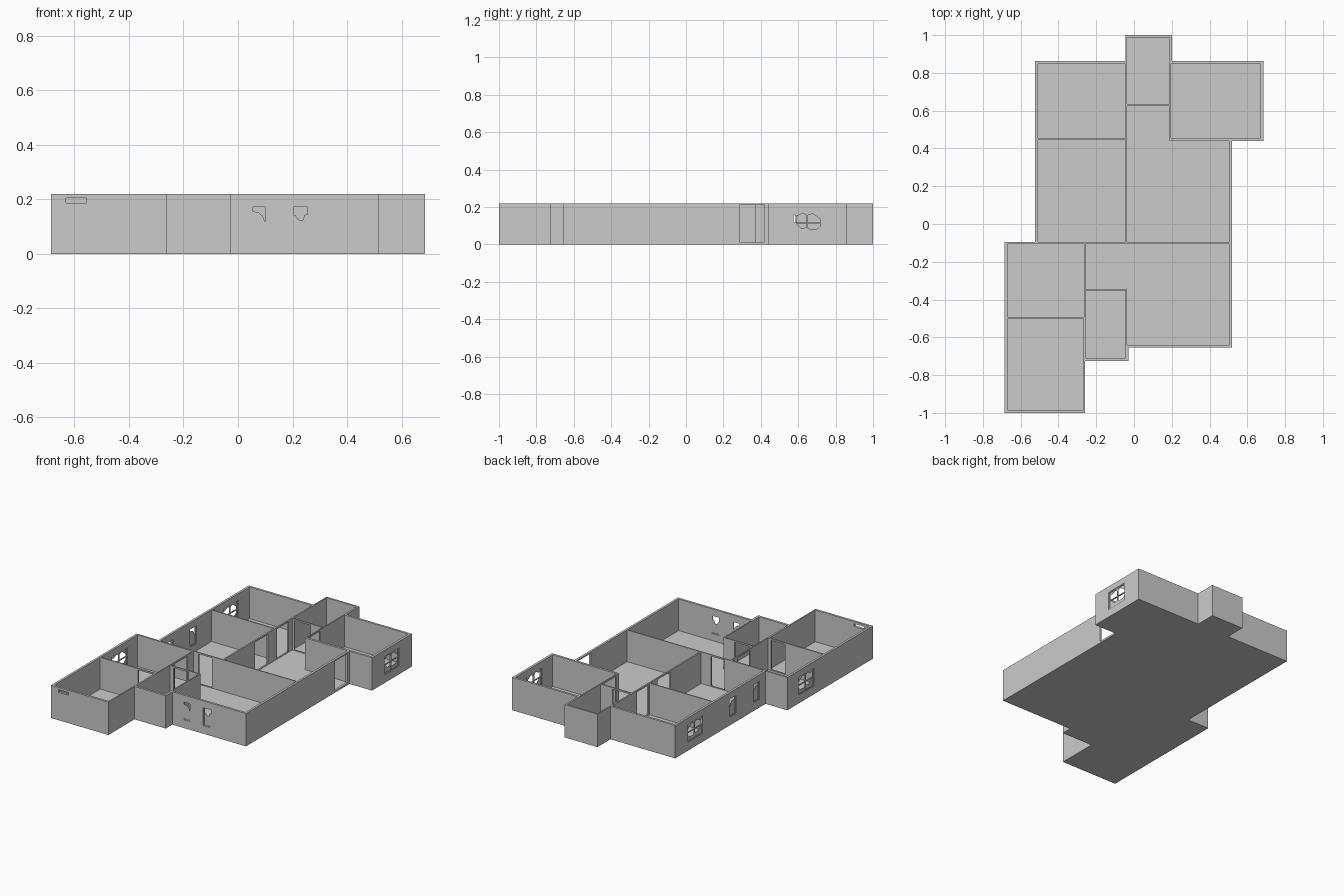
import bpy, bmesh

if "Cube" in bpy.data.objects:
    bpy.data.objects.remove(bpy.data.objects["Cube"])

H, FLOOR = 0.22, 0.008


def make(name, solids):
    """One object from prisms; each solid is (bottom loop, top loop)."""
    bm = bmesh.new()
    for low, high in solids:
        a = [bm.verts.new(p) for p in low]
        b = [bm.verts.new(p) for p in high]
        bm.faces.new(a)
        bm.faces.new(b)
        for i in range(len(a)):
            j = (i + 1) % len(a)
            bm.faces.new((a[i], a[j], b[j], b[i]))
    bmesh.ops.recalc_face_normals(bm, faces=bm.faces)
    me = bpy.data.meshes.new(name)
    bm.to_mesh(me)
    bm.free()
    ob = bpy.data.objects.new(name, me)
    bpy.context.collection.objects.link(ob)
    return ob


def prism(pts, z0, z1):
    return [(x, y, z0) for x, y in pts], [(x, y, z1) for x, y in pts]


def rect(a0, b0, a1, b1):
    return [(a0, b0), (a1, b0), (a1, b1), (a0, b1)]


def panel(axis, at, t, pts):
    """Upright plate in a wall running along axis, pts given as (along, z)."""
    def side(c):
        return [(u, c, z) if axis == 'x' else (c, u, z) for u, z in pts]
    return side(at - t / 2), side(at + t / 2)


def cut(target, solids):
    cutter = make("cutter", solids)
    cutter.hide_render = True
    m = target.modifiers.new("cut", 'BOOLEAN')
    m.operation, m.solver, m.object = 'DIFFERENCE', 'EXACT', cutter
    bpy.context.view_layer.objects.active = target
    bpy.ops.object.modifier_apply(modifier=m.name)
    bpy.data.objects.remove(cutter)


# House block with floor, hollowed room by room
outline = [(-.685, -1), (-.26, -1), (-.26, -.725), (-.028, -.725), (-.028, -.655),
           (.518, -.655), (.518, .44), (.685, .44), (.685, .862), (.2, .862),
           (.2, 1), (-.044, 1), (-.044, .862), (-.523, .862), (-.523, -.095), (-.685, -.095)]
house = make("house_walls_and_floor", [prism(outline, 0, H)])
rooms = [rect(-.508, .452, -.046, .847),
         rect(-.036, .634, .188, .988),
         rect(.196, .455, .669, .847),
         rect(-.508, -.095, -.046, .444),
         rect(-.670, -.492, -.264, -.107),
         rect(-.670, -.985, -.268, -.502),
         rect(-.256, -.710, -.044, -.352),
         [(-.036, -.095), (.503, -.095), (.503, .44), (.188, .44), (.188, .626), (-.036, .626)],
         [(-.256, -.344), (-.036, -.344), (-.036, -.64), (.503, -.64), (.503, -.103), (-.256, -.103)]]
cut(house, [prism(r, FLOOR, H + .1) for r in rooms])

# Doorways: wall direction, wall position, start, end
doors = [('y', .51, .285, .42), ('y', -.041, .23, .37), ('y', -.041, .465, .585),
         ('y', .192, .47, .59), ('x', .63, -.02, .10), ('x', -.099, -.22, -.12),
         ('y', -.26, -.30, -.17), ('x', -.348, -.23, -.12), ('x', -.497, -.39, -.285)]
# Windows: name, wall direction, wall position, start, end, glass style
windows = [("east_window", 'y', .677, .57, .725, 'big'),
           ("west_window", 'y', -.5155, .57, .725, 'big'),
           ("southwest_window", 'y', -.6775, -.375, -.215, 'big'),
           ("narrow_window_a", 'y', -.5155, .22, .285, 'step'),
           ("narrow_window_b", 'y', -.5155, -.03, .035, 'step'),
           ("front_window_a", 'x', -.6475, .05, .105, 'step'),
           ("front_window_b", 'x', -.6475, .2, .26, 'notch')]
Z0, Z1 = .055, .177
holes = [panel(d, at, .024, rect(a, .012, b, .21)) for d, at, a, b in doors]
holes += [panel(d, at, .04, rect(a, Z0, b, Z1)) for _, d, at, a, b, _ in windows]
# High vent slot
holes.append(panel('x', -.9925, .04, rect(-.63, .187, -.556, .205)))
cut(house, holes)

# Broken glass outlines on a unit pane
glass = {
    'step': [[(0, 0), (1, 0), (1, .46), (.85, .55), (.75, .68), (.45, .8), (0, .83)]],
    'notch': [[(0, 0), (1, 0), (1, .75), (.75, .72), (.6, .54), (.35, .58), (.2, .7), (0, .75)]],
    'big': [[(0, 0), (1, 0), (1, .4), (.85, .24), (.6, .2), (.5, .3), (.3, .25), (.1, .5), (0, .45)],
            [(0, 1), (0, .85), (.15, .8), (.35, .92), (.5, .82), (.7, .9), (1, .62), (1, 1)]]}

# Window frames, bars and glass
for name, d, at, a, b, style in windows:
    w = .005
    bars = [rect(a, Z0, a + w, Z1), rect(b - w, Z0, b, Z1),
            rect(a, Z0, b, Z0 + w), rect(a, Z1 - w, b, Z1)]
    if style == 'big':
        m, k = (a + b) / 2, (Z0 + Z1) / 2
        bars += [rect(m - w / 2, Z0, m + w / 2, Z1), rect(a, k - w / 2, b, k + w / 2)]
    make(name + "_frame", [panel(d, at, .008, r) for r in bars])
    make(name + "_glass", [panel(d, at, .002, [(a + u * (b - a), Z0 + v * (Z1 - Z0)) for u, v in p])
                           for p in glass[style]])
